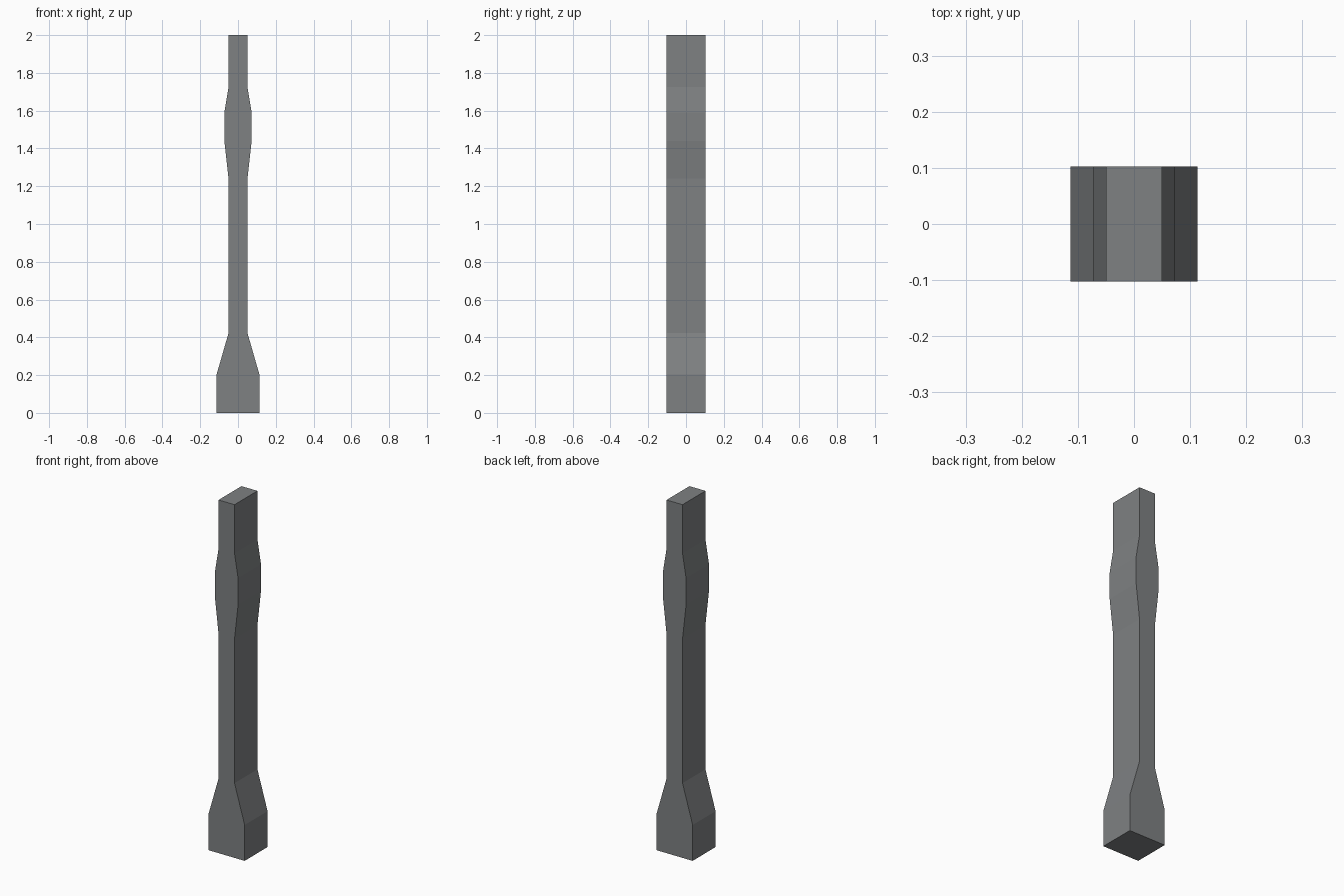
import bpy
import bmesh

if "Cube" in bpy.data.objects:
    bpy.data.objects.remove(bpy.data.objects["Cube"])

# Flat grey material
grey = bpy.data.materials.new("mid_grey")
grey.diffuse_color = (0.21, 0.22, 0.225, 1.0)
grey.use_nodes = True
grey.node_tree.nodes["Principled BSDF"].inputs["Base Color"].default_value = grey.diffuse_color

# Half outline of the post: (half width, height)
HALF = [(0.1134, 0.0), (0.1134, 0.203), (0.05, 0.423), (0.05, 1.24),
        (0.0723, 1.44), (0.0723, 1.59), (0.05, 1.725), (0.05, 2.0)]
DEPTH = 0.205

# Mirrored outline extruded front to back
bm = bmesh.new()
outline = HALF + [(-x, z) for x, z in reversed(HALF)]
front = bm.faces.new([bm.verts.new((x, -DEPTH / 2, z)) for x, z in outline])
res = bmesh.ops.extrude_face_region(bm, geom=[front])
new_verts = [g for g in res["geom"] if isinstance(g, bmesh.types.BMVert)]
bmesh.ops.translate(bm, verts=new_verts, vec=(0, DEPTH, 0))
bmesh.ops.recalc_face_normals(bm, faces=bm.faces)

mesh = bpy.data.meshes.new("post")
bm.to_mesh(mesh)
bm.free()
mesh.materials.append(grey)
post = bpy.data.objects.new("post", mesh)
bpy.context.collection.objects.link(post)
